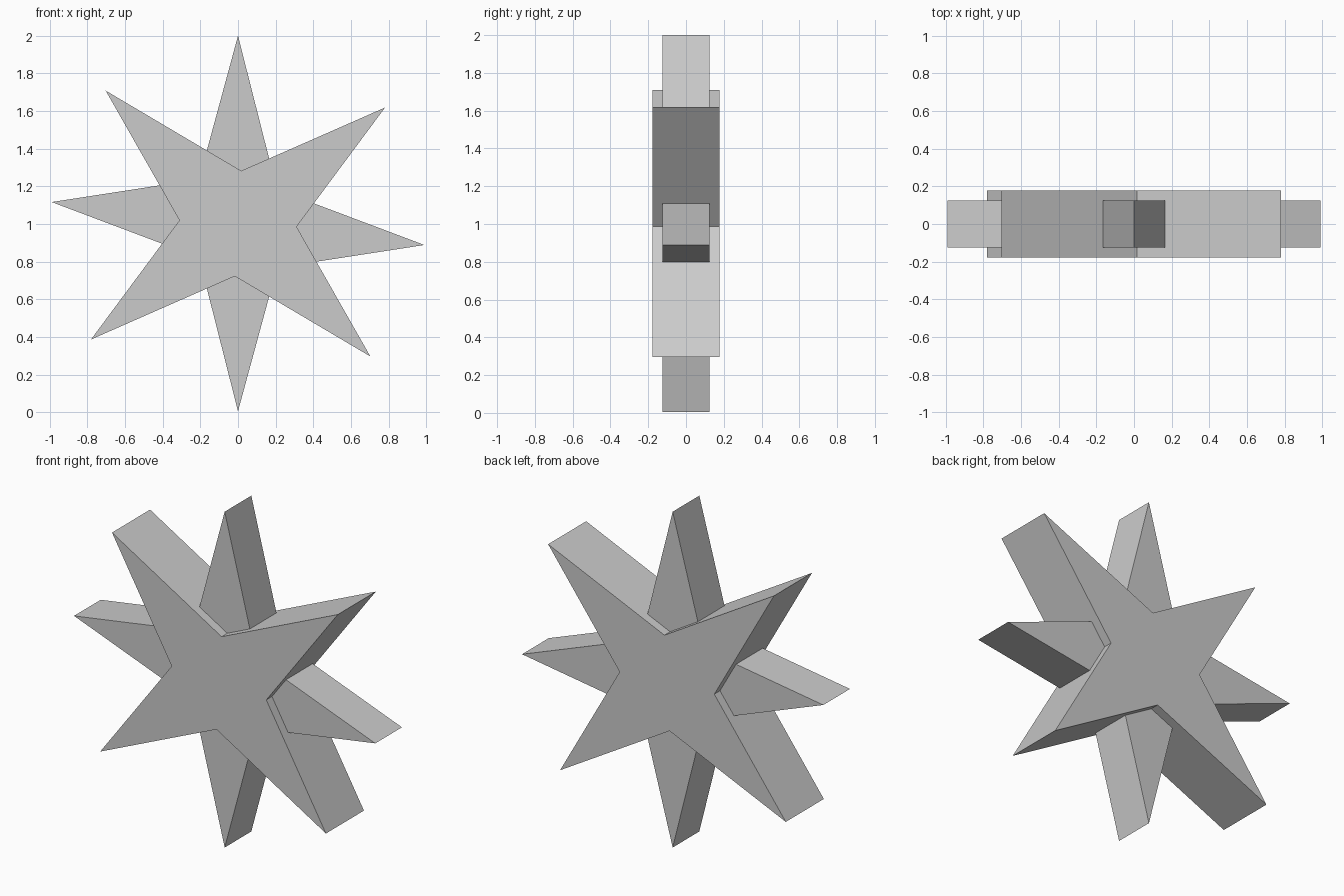
import bpy, bmesh

if "Cube" in bpy.data.objects:
    bpy.data.objects.remove(bpy.data.objects["Cube"])


def star(name, half_outline, depth):
    """Extruded star; half the outline is given relative to the centre, the rest is its half-turn copy."""
    outline = half_outline + [(-x, -z) for x, z in half_outline]
    bm = bmesh.new()
    face = bm.faces.new([bm.verts.new((x, -depth / 2, z + 1.0025)) for x, z in outline])
    ext = bmesh.ops.extrude_face_region(bm, geom=[face])
    verts = [v for v in ext["geom"] if isinstance(v, bmesh.types.BMVert)]
    bmesh.ops.translate(bm, verts=verts, vec=(0, depth, 0))
    bmesh.ops.recalc_face_normals(bm, faces=bm.faces)
    mesh = bpy.data.meshes.new(name)
    bm.to_mesh(mesh)
    bm.free()
    obj = bpy.data.objects.new(name, mesh)
    bpy.context.collection.objects.link(obj)
    return obj


# Thick star with diagonal points
star("diagonal_star", [(-0.703, 0.706), (0.017, 0.28), (0.781, 0.616), (0.311, -0.017)], 0.357)

# Thinner star with upright and sideways points
star("upright_star", [(0, 0.9975), (0.207, 0.181), (0.99, -0.114), (0.207, -0.235)], 0.25)
